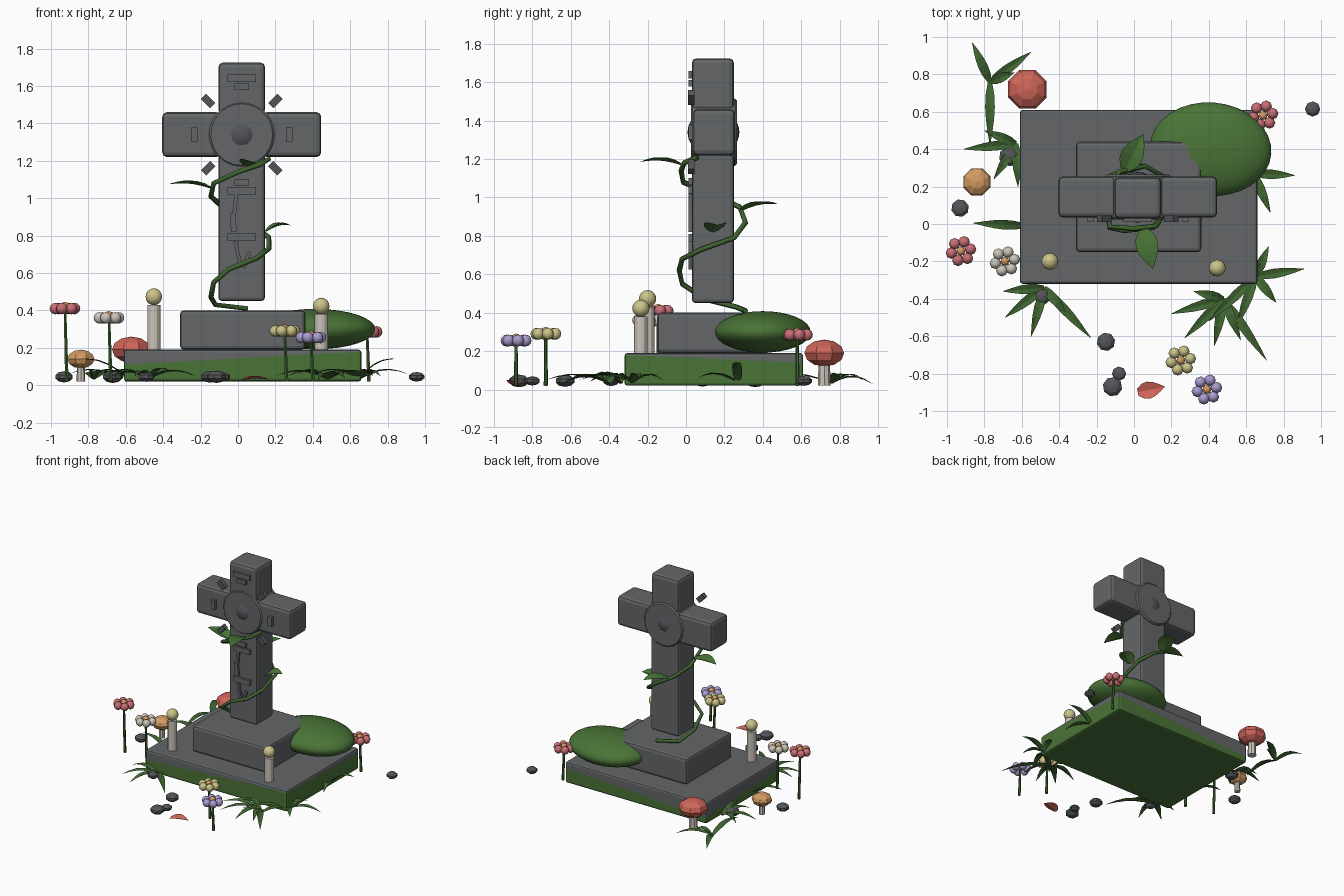
import bpy, bmesh, math
from mathutils import Vector, Matrix

if "Cube" in bpy.data.objects:
    bpy.data.objects.remove(bpy.data.objects["Cube"])


def material(name, r, g, b):
    m = bpy.data.materials.new(name)
    m.diffuse_color = (r, g, b, 1)
    m.use_nodes = True
    m.node_tree.nodes["Principled BSDF"].inputs["Base Color"].default_value = m.diffuse_color
    return m


STONE = material("grey stone", 0.125, 0.133, 0.138)
DARK = material("dark stone", 0.085, 0.09, 0.098)
MOSS = material("moss green", 0.068, 0.175, 0.038)
LEAF = material("leaf green", 0.05, 0.13, 0.03)
PINK = material("petal pink", 0.58, 0.16, 0.18)
RED = material("cap red", 0.62, 0.13, 0.10)
ORANGE = material("cap orange", 0.65, 0.33, 0.12)
YELLOW = material("pale yellow", 0.60, 0.55, 0.25)
PURPLE = material("petal purple", 0.40, 0.33, 0.62)
CREAM = material("cream", 0.60, 0.56, 0.49)


def finish(name, bm, mats, smooth=False):
    bmesh.ops.recalc_face_normals(bm, faces=bm.faces)
    me = bpy.data.meshes.new(name)
    bm.to_mesh(me)
    bm.free()
    for m in mats:
        me.materials.append(m)
    ob = bpy.data.objects.new(name, me)
    bpy.context.collection.objects.link(ob)
    if smooth:
        for p in me.polygons:
            p.use_smooth = True
    return ob


def box(name, lo, hi, mat, bevel=0.0, rot=0.0, moss=False):
    """Bevelled box between two corners, optionally turned about y."""
    lo, hi = Vector(lo), Vector(hi)
    bm = bmesh.new()
    bmesh.ops.create_cube(bm, size=1)
    bmesh.ops.scale(bm, vec=hi - lo, verts=bm.verts)
    if bevel:
        bmesh.ops.bevel(bm, geom=bm.edges[:], offset=bevel, segments=2,
                        profile=0.5, affect='EDGES')
    bmesh.ops.rotate(bm, matrix=Matrix.Rotation(rot, 3, 'Y'), verts=bm.verts)
    bmesh.ops.translate(bm, vec=(lo + hi) / 2, verts=bm.verts)
    if moss:
        # sloping moss line around the slab
        co, no = Vector((0, 0, 0.13)), Vector((-0.055, 0.043, 1)).normalized()
        bmesh.ops.bisect_plane(bm, geom=bm.verts[:] + bm.edges[:] + bm.faces[:],
                               plane_co=co, plane_no=no)
        for f in bm.faces:
            f.material_index = int((f.calc_center_median() - co).dot(no) < 0)
    return finish(name, bm, [mat, MOSS] if moss else [mat])


def ball(name, c, r, mat, u=16, v=10, smooth=True, rot=0.0):
    bm = bmesh.new()
    bmesh.ops.create_uvsphere(bm, u_segments=u, v_segments=v, radius=1)
    m = Matrix.Translation(c) @ Matrix.Rotation(rot, 4, 'Z') @ Matrix.Diagonal((*r, 1))
    bmesh.ops.transform(bm, matrix=m, verts=bm.verts)
    return finish(name, bm, [mat], smooth)


def rod(name, a, b, r1, r2, mat, n=8, bevel=0.0):
    """Tapered cylinder from a to b."""
    a, b = Vector(a), Vector(b)
    bm = bmesh.new()
    bmesh.ops.create_cone(bm, cap_ends=True, segments=n, radius1=r1, radius2=r2,
                          depth=(b - a).length)
    if bevel:
        rims = [e for f in bm.faces if len(f.verts) > 4 for e in f.edges]
        bmesh.ops.bevel(bm, geom=rims, offset=bevel, segments=1, affect='EDGES')
    q = Vector((0, 0, 1)).rotation_difference(b - a)
    bmesh.ops.transform(bm, matrix=Matrix.Translation((a + b) / 2) @ q.to_matrix().to_4x4(),
                        verts=bm.verts)
    return finish(name, bm, [mat])


def blade(name, a, b, width, arch, mat, steps=5):
    """Pointed leaf strip with a creased midrib, arching from a to b."""
    a, b = Vector(a), Vector(b)
    d = (b - a).normalized()
    side = Vector((-d.y, d.x, 0)).normalized()
    bm, rows = bmesh.new(), []
    for i in range(steps + 1):
        t = i / steps
        p = a.lerp(b, t) + Vector((0, 0, arch * math.sin(math.pi * t)))
        w = width / 2 * math.sin(math.pi * (0.08 + 0.92 * t) ** 0.8) + 0.001
        rows.append([bm.verts.new(p + side * w * s + Vector((0, 0, abs(s) * w * 0.3)))
                     for s in (-1, 0, 1)])
    for r, s in zip(rows, rows[1:]):
        for k in (0, 1):
            bm.faces.new((r[k], r[k + 1], s[k + 1], s[k]))
    return finish(name, bm, [mat])


# Stepped base
box("base_slab", (-0.61, -0.32, 0.02), (0.66, 0.61, 0.19), STONE, 0.015, moss=True)
box("plinth", (-0.31, -0.15, 0.19), (0.36, 0.44, 0.40), STONE, 0.02)
ball("moss_mound", (0.41, 0.40, 0.30), (0.325, 0.25, 0.108), MOSS, 32, 16, rot=-0.08)

# Cross
box("cross_shaft", (-0.105, 0.03, 0.45), (0.145, 0.25, 1.24), STONE, 0.02)
box("cross_center", (-0.10, 0.04, 1.22), (0.14, 0.25, 1.46), STONE, 0.02)
box("cross_top", (-0.105, 0.03, 1.45), (0.145, 0.25, 1.725), STONE, 0.025)
box("left_arm", (-0.405, 0.035, 1.22), (-0.09, 0.255, 1.46), STONE, 0.025)
box("right_arm", (0.13, 0.035, 1.22), (0.445, 0.255, 1.46), STONE, 0.025)
rod("hub_ring", (0.02, 0.025, 1.34), (0.02, 0.265, 1.34), 0.175, 0.175, STONE, 28, 0.01)
ball("hub_dome", (0.02, 0.143, 1.34), (0.12, 0.135, 0.12), DARK, 28, 16)

# Ring fragments floating at the four diagonals
for sx in (-1, 1):
    for sz in (-1, 1):
        x, z = 0.02 + sx * 0.18, 1.34 + sz * 0.18
        box("ring_fragment", (x - 0.035, 0.01, z - 0.02), (x + 0.035, 0.045, z + 0.02),
            DARK, rot=sx * sz * -math.pi / 4)

# Raised plates on the front: x, z, width, height, turn
for x, z, w, h, turn in [(0.02, 1.64, 0.15, 0.04, 0), (0.02, 1.595, 0.08, 0.035, 0),
                         (-0.235, 1.34, 0.035, 0.075, 0), (0.275, 1.34, 0.035, 0.075, 0),
                         (0.02, 1.04, 0.15, 0.04, 0), (0.02, 1.085, 0.08, 0.035, 0),
                         (0.02, 0.79, 0.15, 0.04, 0), (-0.015, 0.97, 0.02, 0.10, 0.1),
                         (-0.025, 0.87, 0.03, 0.10, -0.05), (0.0, 0.7, 0.02, 0.14, -0.2),
                         (0.045, 0.67, 0.02, 0.09, 0.35)]:
    box("front_plate", (x - w / 2, 0.012, z - h / 2), (x + w / 2, 0.035, z + h / 2),
        STONE, rot=turn)

# Vine winding up the shaft
path = [(0.05, 0.31, 0.41), (-0.12, 0.26, 0.43), (-0.145, 0.1, 0.47), (-0.13, -0.02, 0.55),
        (-0.05, -0.035, 0.62), (0.1, -0.02, 0.68), (0.165, 0.08, 0.73), (0.165, 0.25, 0.79),
        (0.06, 0.31, 0.87), (-0.08, 0.28, 0.95), (-0.145, 0.15, 1.01), (-0.13, -0.015, 1.08),
        (0.0, -0.025, 1.14), (0.12, -0.01, 1.18), (0.165, 0.06, 1.21)]
curve = bpy.data.curves.new("vine", 'CURVE')
curve.dimensions = '3D'
curve.bevel_depth = 0.014
curve.bevel_resolution = 1
curve.use_fill_caps = True
spline = curve.splines.new('POLY')
spline.points.add(len(path) - 1)
for pt, co in zip(spline.points, path):
    pt.co = (*co, 1)
curve.materials.append(LEAF)
bpy.context.collection.objects.link(bpy.data.objects.new("vine", curve))
for a, b in [((-0.05, 0.29, 0.93), (0.05, 0.48, 0.965)), ((0.05, -0.03, 1.17), (0.10, -0.24, 1.185)),
             ((0.15, 0.14, 0.82), (0.28, 0.17, 0.855)), ((-0.14, 0.1, 1.05), (-0.37, 0.14, 1.075))]:
    blade("vine_leaf", a, b, 0.12, 0.015, MOSS)

# Candles
for x, y, top in [(-0.45, -0.2, 0.43), (0.445, -0.235, 0.38)]:
    rod("candle", (x, y, 0.185), (x, y, top), 0.035, 0.035, CREAM, 12)
    ball("candle_flame", (x, y, top + 0.043), (0.045,) * 3, YELLOW, 14, 10)

# Mushrooms
for x, y, r, z, h, mat in [(-0.57, 0.72, 0.112, 0.19, 0.07, RED), (-0.84, 0.225, 0.078, 0.14, 0.05, ORANGE)]:
    rod("mushroom_stem", (x, y, 0.02), (x, y, z), r * 0.3, r * 0.25, CREAM, 8)
    ball("mushroom_cap", (x, y, z), (r, r, h), mat, 8, 6, False, math.pi / 8)

# Flowers with six round petals
for x, y, z, mat in [(-0.925, -0.145, 0.41, PINK), (-0.69, -0.2, 0.36, CREAM),
                     (0.25, -0.73, 0.29, YELLOW), (0.39, -0.885, 0.255, PURPLE),
                     (0.69, 0.58, 0.285, PINK)]:
    rod("flower_stem", (x + 0.01, y, 0.02), (x, y, z), 0.011, 0.008, LEAF, 6)
    ball("flower_center", (x, y, z + 0.012), (0.024,) * 3, ORANGE, 8, 6)
    for k in range(6):
        t = k * math.pi / 3 + 0.2
        ball("petal", (x + 0.052 * math.cos(t), y + 0.052 * math.sin(t), z),
             (0.031, 0.031, 0.031), mat, 8, 6)

# Pebbles
for x, y, r in [(-0.67, 0.36, 0.055), (-0.93, 0.085, 0.05), (0.955, 0.615, 0.043),
                (-0.15, -0.63, 0.052), (-0.08, -0.8, 0.04), (-0.115, -0.87, 0.055),
                (-0.49, -0.39, 0.045)]:
    ball("pebble", (x, y, 0.045), (r, r, r * 0.6), DARK, 8, 5, False, x * 9)

# Fallen leaf
blade("fallen_leaf", (0.02, -0.90, 0.025), (0.165, -0.87, 0.03), 0.09, 0.01, RED)

# Grass tufts: root and blade tips (x, y, z)
tufts = [((-0.77, 0.76), [(-0.865, 0.97, 0.03), (-0.55, 0.92, 0.05), (-0.64, 0.81, 0.06), (-0.77, 0.42, 0.05)]),
         ((-0.63, 0.43), [(-0.91, 0.40, 0.06), (-0.75, 0.24, 0.05), (-0.62, 0.2, 0.06), (-0.8, 0.5, 0.04)]),
         ((-0.58, -0.01), [(-0.86, 0.005, 0.14)]),
         ((-0.48, -0.34), [(-0.69, -0.5, 0.04), (-0.55, -0.6, 0.05), (-0.23, -0.61, 0.05),
                           (-0.7, -0.36, 0.06), (-0.36, -0.48, 0.07)]),
         ((0.48, -0.40), [(0.2, -0.48, 0.05), (0.27, -0.61, 0.05), (0.43, -0.65, 0.03),
                          (0.71, -0.73, 0.05), (0.57, -0.62, 0.04), (0.32, -0.36, 0.06)]),
         ((0.65, -0.28), [(0.91, -0.24, 0.06), (0.76, -0.42, 0.05), (0.55, -0.55, 0.05),
                          (0.40, -0.52, 0.06), (0.72, -0.12, 0.05)]),
         ((0.64, 0.27), [(0.86, 0.26, 0.14), (0.73, 0.06, 0.06)])]
for (x, y), tips in tufts:
    for tip in tips:
        blade("grass_blade", (x, y, 0.03), tip, 0.05, 0.035, LEAF)
